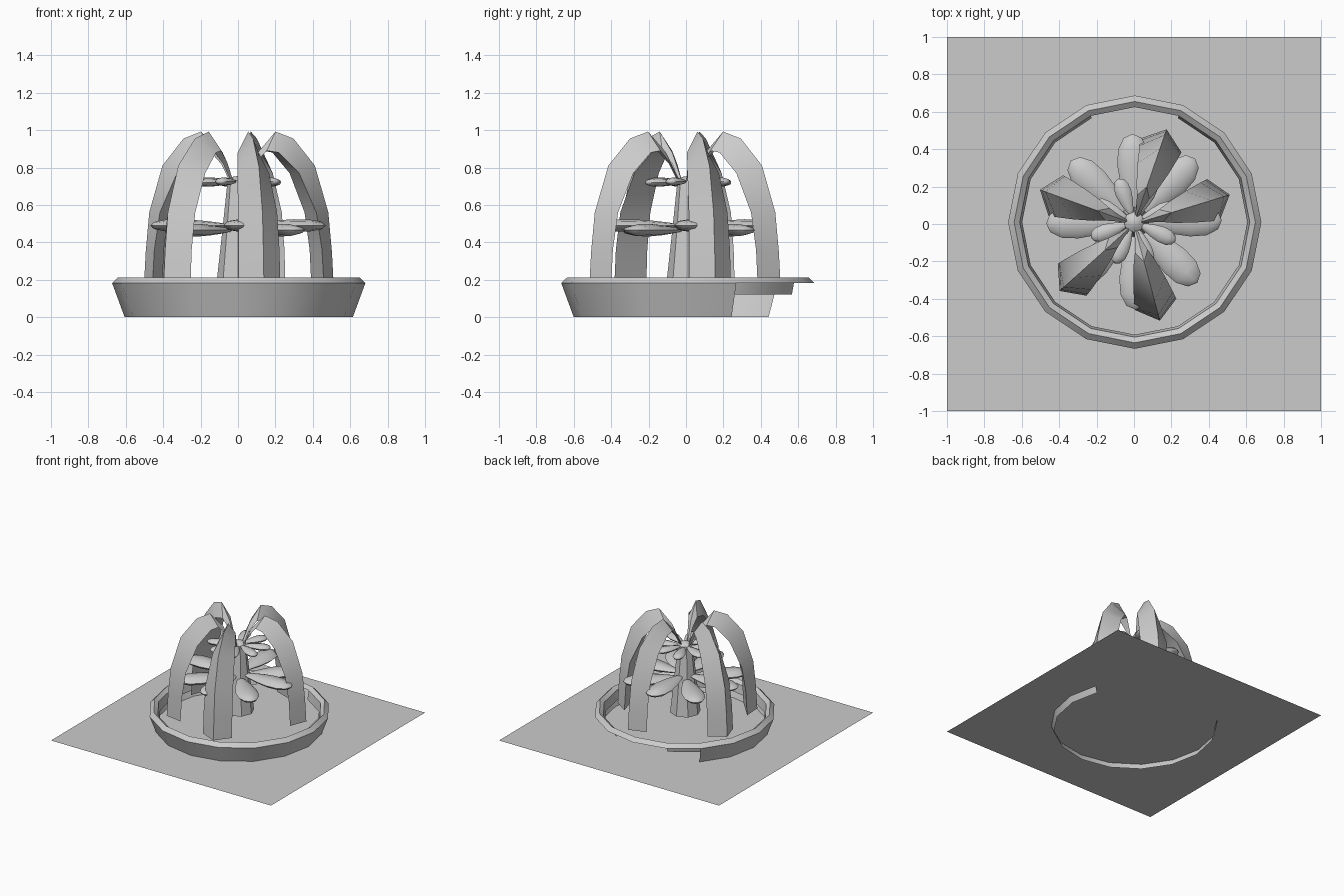
import bpy, bmesh
from math import sin, cos, pi, radians
from mathutils import Matrix, Vector

if "Cube" in bpy.data.objects:
    bpy.data.objects.remove(bpy.data.objects["Cube"])


def make(name, bm, smooth=40):
    bmesh.ops.remove_doubles(bm, verts=bm.verts, dist=1e-4)
    bmesh.ops.recalc_face_normals(bm, faces=bm.faces)
    me = bpy.data.meshes.new(name)
    bm.to_mesh(me)
    bm.free()
    ob = bpy.data.objects.new(name, me)
    bpy.context.collection.objects.link(ob)
    bpy.ops.object.select_all(action='DESELECT')
    ob.select_set(True)
    bpy.context.view_layer.objects.active = ob
    if smooth:
        bpy.ops.object.shade_smooth_by_angle(angle=radians(smooth))
    return ob


def lathe(bm, profile, n, cx=0, cy=0, skip=None):
    """Spin an (r, z) profile; skip(segment, sector) leaves faces open."""
    rings = [[bm.verts.new((cx + r * cos(2 * pi * i / n), cy + r * sin(2 * pi * i / n), z))
              for i in range(n)] for r, z in profile]
    for s in range(len(profile) - 1):
        for i in range(n):
            if skip and skip(s, i):
                continue
            j = (i + 1) % n
            bm.faces.new((rings[s][i], rings[s][j], rings[s + 1][j], rings[s + 1][i]))
    return rings


# flat ground sheet
bm = bmesh.new()
bm.faces.new([bm.verts.new(p) for p in ((-1, -1, .05), (1, -1, .05), (1, 1, .05), (-1, 1, .05))])
make("ground_sheet", bm, 0)

# basin rim: outer wall open at the back, inner wall short
bm = bmesh.new()
lathe(bm, [(.61, 0), (.677, .182), (.645, .213), (.615, .19), (.602, .12)], 16, .004, .01,
      lambda s, i: (s == 0 and 1 <= i <= 5) or (s == 3 and i in (3, 4)))
make("basin_rim", bm)

# central column with a small knob
bm = bmesh.new()
lathe(bm, [(.115, .18), (.085, .45), (.06, .69), (.055, .73), (.03, .75), (0, .755)], 8, 0, .01)
make("column", bm)


# petals: tapered flattened spheres
def petal_ring(name, n, start, length, width, thick, heights):
    for k in range(n):
        bm = bmesh.new()
        bmesh.ops.create_uvsphere(bm, u_segments=8, v_segments=7, radius=1)
        for v in bm.verts:
            t = (v.co.z + 1) / 2
            taper = .4 + .75 * t
            v.co = Vector((.03 + t * (length - .03), v.co.x * width * taper,
                           v.co.y * thick * taper))
        a = radians(start + 360 * k / n)
        bm.transform(Matrix.Translation((0, .012, heights[k % len(heights)])) @ Matrix.Rotation(a, 4, 'Z'))
        make(f"{name}_{k + 1}", bm)


petal_ring("lower_petal", 8, 1, .47, .1, .04, (.49, .465))
petal_ring("upper_petal", 8, 20, .245, .052, .027, (.72, .725))

# water streams: triangular arcs (ridge r, ridge z, inner r, inner z, half width)
sections = [(.535, .17, .445, .17, .115), (.525, .35, .435, .36, .113), (.505, .56, .405, .56, .108),
            (.43, .81, .315, .77, .088), (.31, .955, .21, .88, .058), (.21, .992, .15, .89, .035),
            (.11, .88, .09, .82, .018), (.03, .72, .03, .70, .008)]
for k, deg in enumerate((17, 71, 160, 222, 285)):
    bm = bmesh.new()
    rows = [[bm.verts.new(p) for p in ((ri, -w, zi), (ro, 0, zo), (ri, w, zi))]
            for ro, zo, ri, zi, w in sections]
    for a, b in zip(rows, rows[1:]):
        for i in range(3):
            j = (i + 1) % 3
            bm.faces.new((a[i], a[j], b[j], b[i]))
    bm.faces.new(rows[-1])
    bm.transform(Matrix.Rotation(radians(deg), 4, 'Z'))
    make(f"water_stream_{k + 1}", bm)
